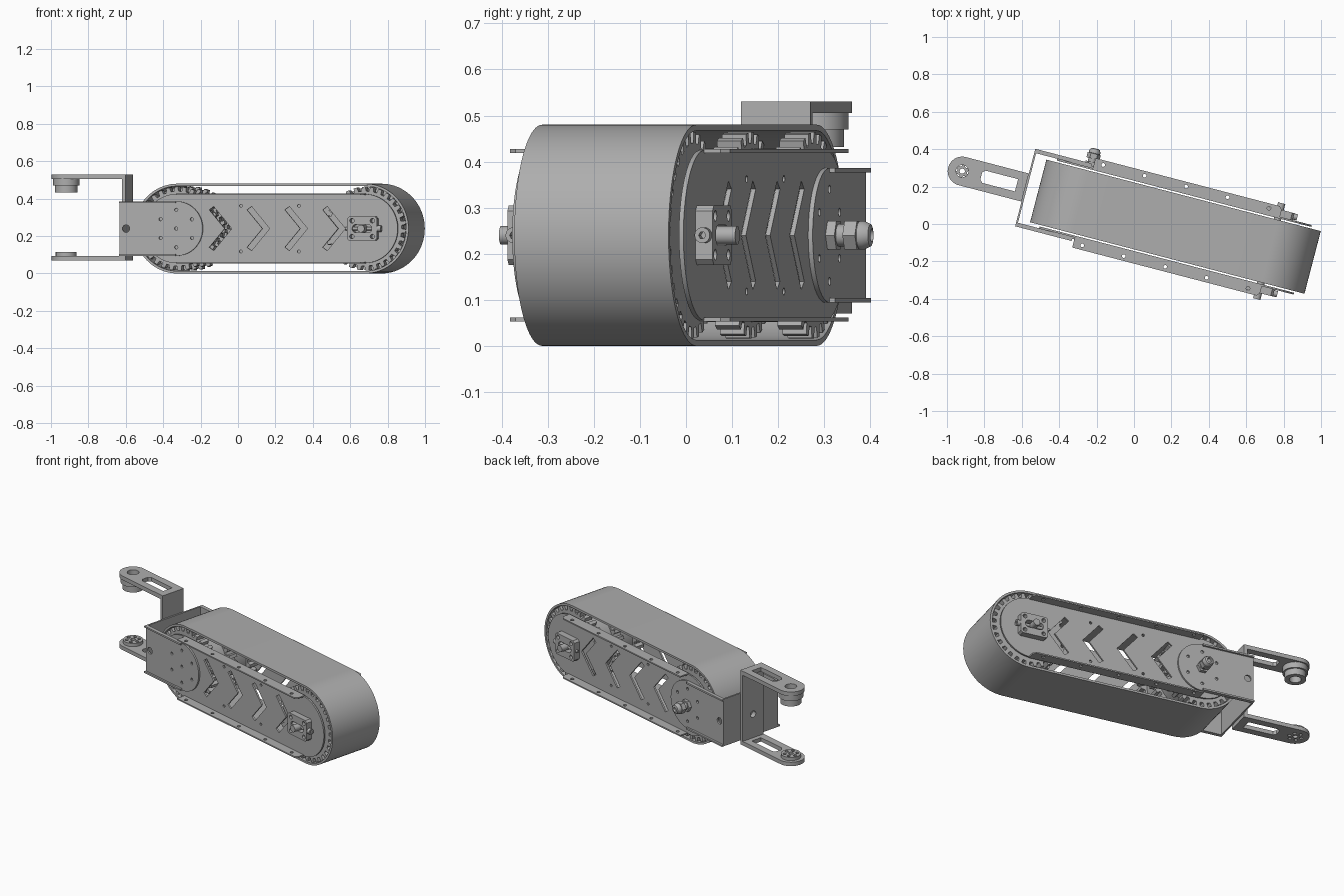
import bpy, bmesh
from math import pi, sin, cos, radians
from mathutils import Matrix, Vector

if "Cube" in bpy.data.objects:
    bpy.data.objects.remove(bpy.data.objects["Cube"])

grey = bpy.data.materials.new("metal grey")
grey.use_nodes = True
GREY = (0.42, 0.42, 0.42, 1)
grey.diffuse_color = GREY
grey.node_tree.nodes["Principled BSDF"].inputs["Base Color"].default_value = GREY

# Module frame: u runs along the track, w across it, z up
FRAME = Matrix.Rotation(radians(-14.6), 4, 'Z') @ Matrix.Translation((0, 0.042, 0))
MID = 0.24                      # axle height
REAR, FRONT = -0.30, 0.736      # pulley axes along u
SIDE = Matrix.Rotation(pi / 2, 4, 'X')
END = Matrix(((0, 0, 1, 0), (1, 0, 0, 0), (0, 1, 0, 0), (0, 0, 0, 1)))
parts = []


def finish(name, mesh, matrix):
    bm = bmesh.new()
    bm.from_mesh(mesh)
    bmesh.ops.remove_doubles(bm, verts=bm.verts, dist=1e-5)
    bmesh.ops.recalc_face_normals(bm, faces=bm.faces)
    bm.to_mesh(mesh)
    bm.free()
    mesh.materials.clear()
    mesh.materials.append(grey)
    ob = bpy.data.objects.new(name, mesh)
    ob.matrix_world = FRAME @ matrix
    bpy.context.collection.objects.link(ob)
    parts.append(ob)
    return ob


def plate(name, loops, lo, hi, plane='side'):
    """Extrude an outline with holes: side = (u,z), flat = (u,w), end = (w,z)."""
    lo, hi = min(lo, hi), max(lo, hi)
    curve = bpy.data.curves.new(name, 'CURVE')
    curve.dimensions, curve.fill_mode = '2D', 'BOTH'
    curve.extrude = (hi - lo) / 2
    for loop in loops:
        s = curve.splines.new('POLY')
        s.points.add(len(loop) - 1)
        for p, (a, b) in zip(s.points, loop):
            p.co = (a, b, 0, 1)
        s.use_cyclic_u = True
    temp = bpy.data.objects.new(name + "_outline", curve)
    bpy.context.collection.objects.link(temp)
    dg = bpy.context.evaluated_depsgraph_get()
    mesh = bpy.data.meshes.new_from_object(temp.evaluated_get(dg))
    bpy.data.objects.remove(temp)
    mid = (lo + hi) / 2
    shift, turn = {'side': ((0, mid, 0), SIDE), 'flat': ((0, 0, mid), Matrix()),
                   'end': ((mid, 0, 0), END)}[plane]
    return finish(name, mesh, Matrix.Translation(shift) @ turn)


def turned(name, profile, u, z, steps=32):
    """Lathe a (radius, w) profile about an axle running across the track."""
    bm = bmesh.new()
    vs = [bm.verts.new((r, w, 0)) for r, w in profile]
    es = [bm.edges.new(e) for e in zip(vs, vs[1:])]
    bmesh.ops.spin(bm, geom=vs + es, cent=(0, 0, 0), axis=(0, 1, 0), angle=2 * pi, steps=steps)
    mesh = bpy.data.meshes.new(name)
    bm.to_mesh(mesh)
    bm.free()
    return finish(name, mesh, Matrix.Translation((u, 0, z)))


def arc(a, b, r, start, end, n=32):
    return [(a + r * cos(start + (end - start) * i / n),
             b + r * sin(start + (end - start) * i / n)) for i in range(n + 1)]


def circle(a, b, r, n=32, phase=0.0):
    return arc(a, b, r, phase, phase + 2 * pi, n)[:-1]


def stadium(a0, a1, b, r, n=40):
    return arc(a1, b, r, -pi / 2, pi / 2, n) + arc(a0, b, r, pi / 2, 3 * pi / 2, n)


def rect(a0, a1, b0, b1):
    return [(a0, b0), (a1, b0), (a1, b1), (a0, b1)]


def ring_of_holes(a, b, radius, r, count, phase=0.0):
    return [circle(x, y, r, 12) for x, y in circle(a, b, radius, count, phase)]


def chevron(tip):
    upper = [(tip - 0.10, 0.118), (tip - 0.125, 0.10)]
    pts = [(tip, 0)] + upper + [(tip - 0.04, 0)] + [(u, -z) for u, z in reversed(upper)]
    return [(u, MID + z) for u, z in pts]


def gear(u, teeth, root, tip):
    pts = []
    for i in range(teeth):
        for f, r in ((0, root), (0.4, root), (0.5, tip), (0.9, tip)):
            t = 2 * pi * (i + f) / teeth
            pts.append((u + r * cos(t), MID + r * sin(t)))
    return pts


# Belt
plate("belt", [stadium(REAR, FRONT, MID, 0.24), stadium(REAR, FRONT, MID, 0.227)], -0.173, 0.173)

# Toothed pulleys with recessed cores
for label, u in (("rear", REAR), ("front", FRONT)):
    plate(label + "_pulley_core", [circle(u, MID, 0.188, 48)], -0.16, 0.16)
    for i, w in enumerate((-0.14, 0, 0.14)):
        plate(f"{label}_pulley_teeth_{i}", [gear(u, 30, 0.2, 0.224)], w - 0.027, w + 0.027)

# Front axle
plate("front_axle", [circle(FRONT, MID, 0.02)], -0.265, 0.265)

for label, s in (("right", -1), ("left", 1)):
    # Side plate with chevron windows and folded flanges
    holes = [chevron(0.005 + 0.209 * i) for i in range(4)]
    holes += [circle(u, MID + d, 0.008, 12) for u in (0.055, 0.375) for d in (-0.122, 0.122)]
    plate(label + "_side_plate", [stadium(REAR, FRONT, MID, 0.185)] + holes, s * 0.182, s * 0.192)
    for level, z in (("lower", MID - 0.187), ("upper", MID + 0.179)):
        edge = [(-0.288, s * 0.182), (0.745, s * 0.182), (0.745, s * 0.23),
                (0.73, s * 0.247), (-0.288, s * 0.247)]
        screws = [circle(-0.239 + 0.229 * i, s * 0.222, 0.01, 12) for i in range(5)]
        plate(f"{label}_{level}_flange", [edge] + screws, z, z + 0.008, 'flat')

    # Mounting bracket cheek: straight tail with a round end, and outward lips
    cheek = arc(REAR, MID, 0.146, -pi / 2, pi / 2) + [(-0.612, MID + 0.146), (-0.612, MID - 0.146)]
    cheek_holes = ring_of_holes(REAR, MID, 0.1, 0.009, 6, pi / 6)
    cheek_holes += [circle(REAR, MID, 0.009, 12), circle(-0.577, MID, 0.02, 16)]
    plate(label + "_bracket_cheek", [cheek] + cheek_holes, s * 0.192, s * 0.202)
    for level, z in (("lower", MID - 0.146), ("upper", MID + 0.136)):
        lo, hi = sorted((s * 0.192, s * 0.214))
        plate(f"{label}_{level}_bracket_lip", [rect(-0.612, -0.30, lo, hi)], z, z + 0.01, 'flat')

    # Belt tensioner block with axle slot, corner screws and adjusting bolt
    u0, u1, h, c = FRONT - 0.085, FRONT + 0.08, 0.065, 0.012
    block = [(u0 + c, MID - h), (u1 - c, MID - h), (u1, MID - h + c), (u1, MID + h - c),
             (u1 - c, MID + h), (u0 + c, MID + h), (u0, MID + h - c), (u0, MID - h + c)]
    corners = [circle(FRONT + a, MID + b, 0.012, 16) for a in (-0.058, 0.055) for b in (-0.042, 0.042)]
    slot = stadium(FRONT - 0.035, FRONT + 0.03, MID, 0.022, 12)
    plate(label + "_tensioner_block", [block, slot] + corners, s * 0.192, s * 0.23)
    plate(label + "_adjusting_bolt", [circle(s * 0.212, MID, 0.017, 24), circle(s * 0.212, MID, 0.008, 6)],
          u1, u1 + 0.02, 'end')
    plate(label + "_adjusting_rod", [circle(s * 0.212, MID, 0.009, 16)], u0 - 0.012, u1, 'end')

# Bracket end wall
plate("bracket_wall", [rect(-0.202, 0.202, MID - 0.146, MID + 0.146), circle(0, MID, 0.02, 16)],
      -0.612, -0.602, 'end')

# Cable gland on the left cheek
turned("gland_body", [(0, 0.2), (0.024, 0.2), (0.024, 0.24), (0.026, 0.265), (0.031, 0.27),
                      (0.031, 0.28), (0.024, 0.294), (0.014, 0.297), (0.012, 0.285), (0, 0.285)], REAR, MID)
plate("gland_lower_nut", [circle(REAR, MID, 0.036, 6)], 0.202, 0.222)
plate("gland_upper_nut", [circle(REAR, MID, 0.036, 6)], 0.24, 0.268)

# Swivel fork: upright with two arms
HALF, PIVOT = 0.0775, -0.96
plate("fork_upright", [rect(-HALF, HALF, 0.07, 0.53), circle(0, MID, 0.02, 16)], -0.632, -0.612, 'end')
outline = arc(PIVOT, 0, HALF, pi / 2, 3 * pi / 2) + [(-0.612, -HALF), (-0.612, HALF)]
window = [(-0.66, -0.034), (-0.66, 0.034), (-0.84, 0.034), (-0.855, 0.02), (-0.855, -0.02), (-0.84, -0.034)]
plate("upper_fork_arm", [outline, window, circle(PIVOT, 0, 0.033)], 0.505, 0.53, 'flat')
bolt_holes = ring_of_holes(PIVOT, 0, 0.036, 0.01, 6) + [circle(PIVOT, 0, 0.014, 16)]
plate("lower_fork_arm", [outline, window] + bolt_holes, 0.07, 0.094, 'flat')

# Pivot bosses
plate("upper_pivot_collar", [circle(PIVOT, 0, 0.07, 48), circle(PIVOT, 0, 0.033)], 0.47, 0.505, 'flat')
plate("upper_pivot_boss", [circle(PIVOT, 0, 0.06, 48), circle(PIVOT, 0, 0.033)], 0.432, 0.47, 'flat')
plate("lower_pivot_boss", [circle(PIVOT, 0, 0.056, 48)] + bolt_holes, 0.094, 0.114, 'flat')

# Smooth the round surfaces, keep edges crisp
bpy.ops.object.select_all(action='DESELECT')
for ob in parts:
    ob.select_set(True)
bpy.context.view_layer.objects.active = parts[0]
bpy.ops.object.shade_smooth_by_angle(angle=radians(30))
